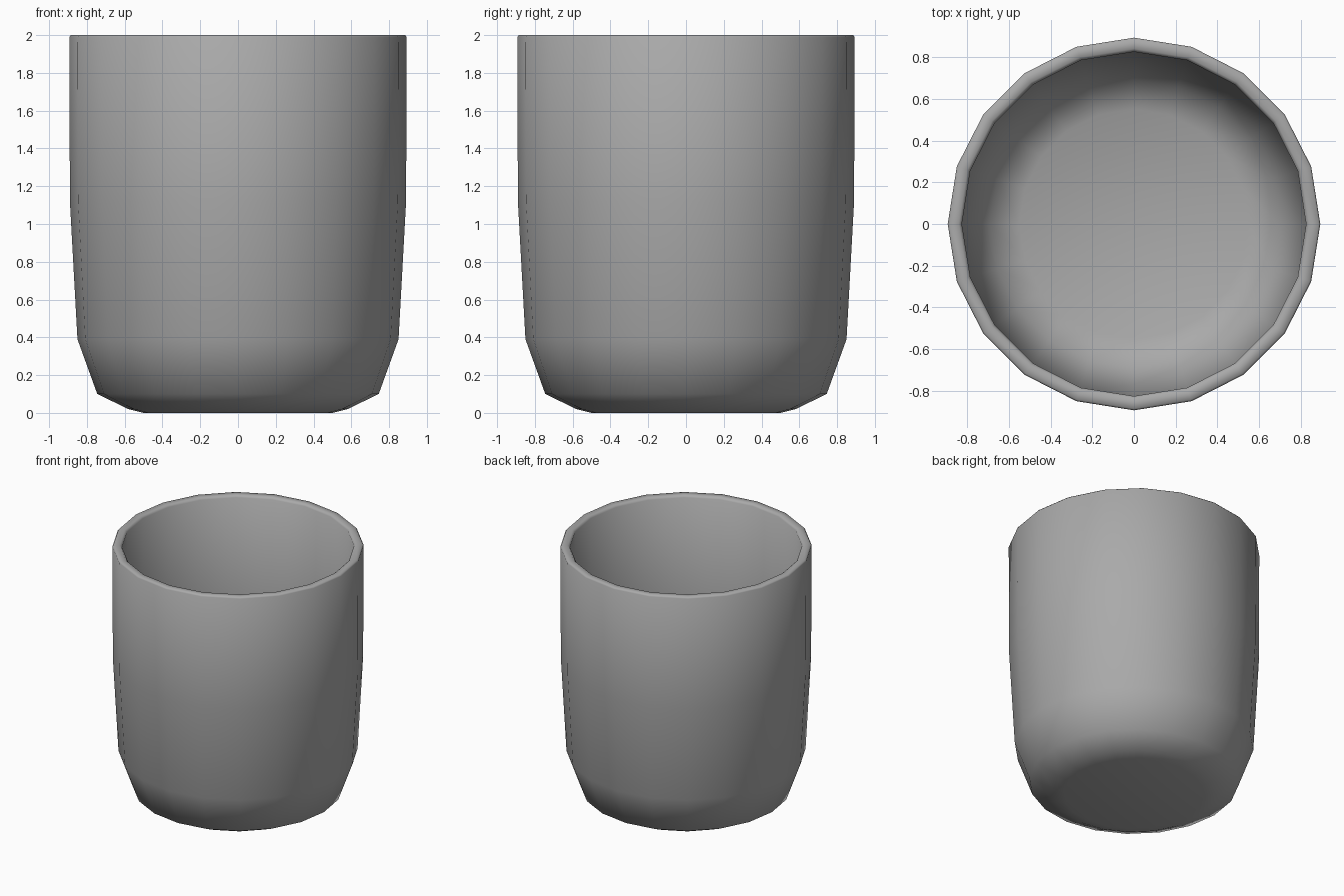
import bpy, bmesh, math

cube = bpy.data.objects.get("Cube")
if cube:
    bpy.data.objects.remove(cube, do_unlink=True)

SIDES = 20

# Single plain grey
grey = bpy.data.materials.new("plain grey")
grey.use_nodes = True
colour = (0.4, 0.4, 0.4, 1)
grey.diffuse_color = colour
grey.node_tree.nodes["Principled BSDF"].inputs["Base Color"].default_value = colour

# Cup wall profile (radius, height): outside base, up over the rim, down to inside floor
profile = [(0.5, 0), (0.58, 0.02), (0.745, 0.1), (0.85, 0.39), (0.89, 1.12),
           (0.893, 1.99), (0.885, 2), (0.84, 2), (0.825, 1.985),
           (0.825, 1.12), (0.79, 0.42), (0.69, 0.15), (0.55, 0.09)]


def lathe(name, points):
    bm = bmesh.new()
    rings = []
    for r, z in points:
        rings.append([bm.verts.new((r * math.cos(a), r * math.sin(a), z))
                      for a in (math.tau * i / SIDES for i in range(SIDES))])
    for low, high in zip(rings, rings[1:]):
        for i in range(SIDES):
            j = (i + 1) % SIDES
            bm.faces.new((low[i], low[j], high[j], high[i]))
    bm.faces.new(rings[0][::-1])
    bm.faces.new(rings[-1])
    mesh = bpy.data.meshes.new(name)
    bm.to_mesh(mesh)
    bm.free()
    mesh.shade_smooth()
    mesh.materials.append(grey)
    obj = bpy.data.objects.new(name, mesh)
    bpy.context.collection.objects.link(obj)
    return obj


lathe("cup", profile)
